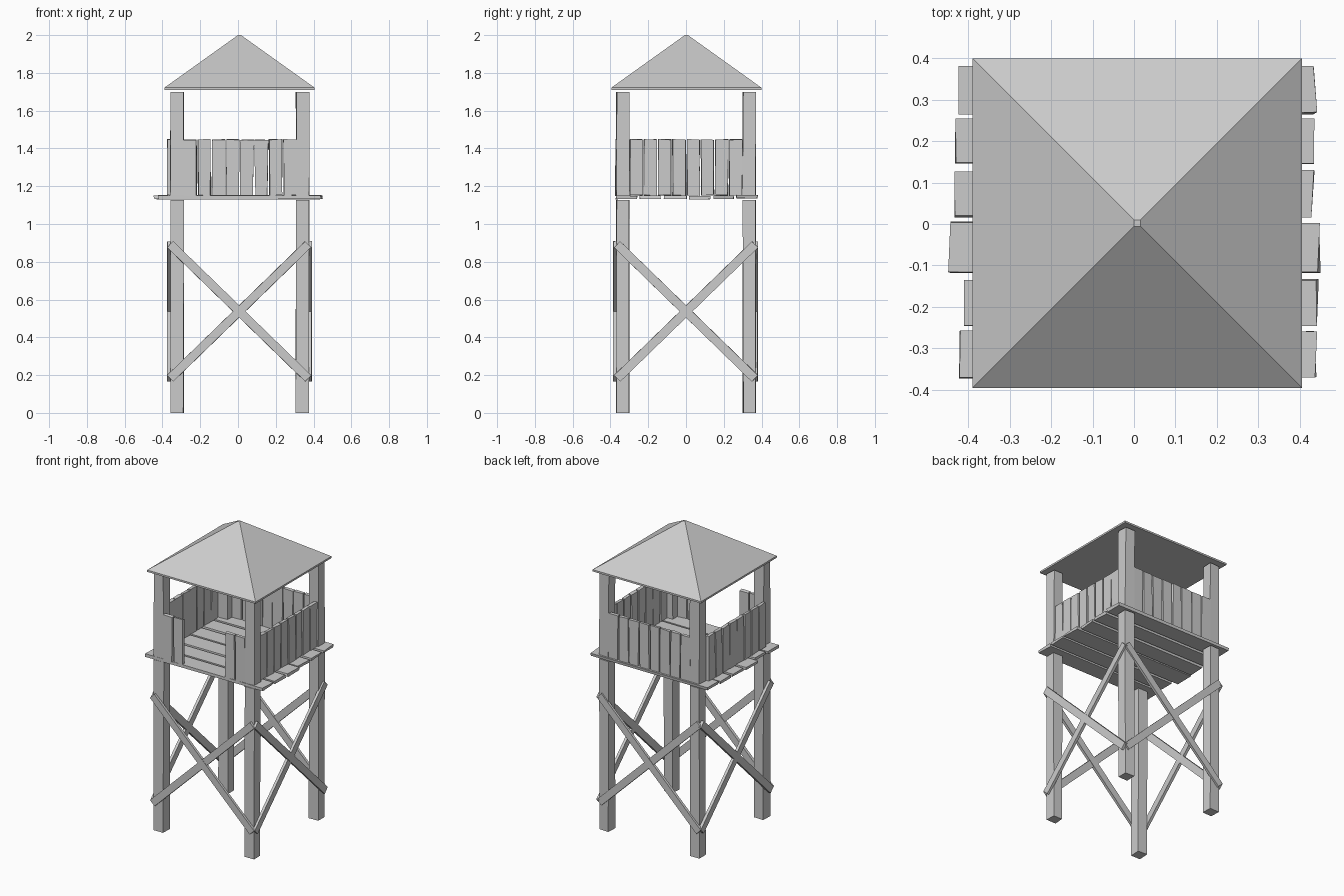
import bpy, bmesh, math, random
from mathutils import Vector, Matrix

if "Cube" in bpy.data.objects:
    bpy.data.objects.remove(bpy.data.objects["Cube"])

random.seed(4)


def make_object(name, bm):
    bmesh.ops.recalc_face_normals(bm, faces=bm.faces)
    mesh = bpy.data.meshes.new(name)
    bm.to_mesh(mesh)
    bm.free()
    obj = bpy.data.objects.new(name, mesh)
    bpy.context.collection.objects.link(obj)
    return obj


def add_box(bm, lo, hi, jitter=(0, 0, 0), matrix=Matrix()):
    """Box from two corners, with a little hand-hewn wobble per corner."""
    lo, hi = Vector(lo), Vector(hi)
    size, mid = hi - lo, (lo + hi) / 2
    verts = bmesh.ops.create_cube(bm, size=1)["verts"]
    for v in verts:
        v.co = Vector(v.co[i] * size[i] + mid[i]
                      + random.uniform(-jitter[i], jitter[i]) for i in range(3))
        v.co = matrix @ v.co


# posts: split by the deck into lower legs and upper roof supports
POST_X, POST_Y, HALF = (-0.322, 0.342), (-0.335, 0.335), 0.034
for name, z0, z1 in (("leg", 0, 1.128), ("roof_post", 1.152, 1.70)):
    for x, side in zip(POST_X, ("left", "right")):
        for y, end in zip(POST_Y, ("front", "back")):
            bm = bmesh.new()
            add_box(bm, (x - HALF, y - HALF, z0), (x + HALF, y + HALF, z1),
                    (0.003, 0.003, 0))
            make_object(f"{end}_{side}_{name}", bm)

# deck planks: y range and x ends
deck = [(-0.37, -0.257, -0.422, 0.436), (-0.246, -0.135, -0.414, 0.445),
        (-0.118, 0.003, -0.445, 0.445), (0.018, 0.127, -0.428, 0.43),
        (0.145, 0.252, -0.432, 0.429), (0.267, 0.378, -0.422, 0.436)]
bm = bmesh.new()
for i, (y0, y1, x0, x1) in enumerate(deck):
    dz = 0.004 if i == 5 else random.uniform(-0.002, 0.002)
    add_box(bm, (x0, y0, 1.132 + dz), (x1, y1, 1.15 + dz), (0.006, 0.003, 0.001))
make_object("deck_planks", bm)


# railings: eight upright planks between the posts, entrance gap in front
def railing(name, angle, centre, indices=range(8)):
    bm = bmesh.new()
    place = Matrix.Translation(centre) @ Matrix.Rotation(angle, 4, "Z")
    for i in indices:
        x = (i - 3.5) * 0.0755
        add_box(bm, (x - 0.034, -0.011, 1.152), (x + 0.034, 0.011, 1.447),
                (0.004, 0.002, 0.003), place)
    make_object(name, bm)


railing("front_railing", 0, (0.01, -0.362, 0), (0, 1, 6, 7))
railing("back_railing", math.pi, (0.01, 0.358, 0))
railing("left_railing", -math.pi / 2, (-0.364, 0, 0))
railing("right_railing", math.pi / 2, (0.358, 0, 0))


# cross braces: one X on the outside of each side
def cross_brace(name, angle, centre):
    bm = bmesh.new()
    half = math.hypot(0.355, 0.345) + 0.014
    tilt = math.atan2(0.345, 0.355)
    for s in (1, -1):
        place = (Matrix.Translation(Vector(centre) + Vector((0, 0, 0.537)))
                 @ Matrix.Rotation(angle, 4, "Z") @ Matrix.Rotation(s * tilt, 4, "Y"))
        add_box(bm, (-half, -0.009 - s * 0.001, -0.023),
                (half, 0.009 - s * 0.001, 0.023), (0.001, 0.001, 0.001), place)
    make_object(name, bm)


cross_brace("front_brace", 0, (0.006, -0.376, 0))
cross_brace("back_brace", math.pi, (0.006, 0.371, 0))
cross_brace("left_brace", -math.pi / 2, (-0.366, 0, 0))
cross_brace("right_brace", math.pi / 2, (0.381, 0, 0))

# roof: thin eave edge rising to a tiny flat peak
bm = bmesh.new()
rings = [[bm.verts.new((0.008 + r * sx, 0.002 + r * sy, z))
          for sx, sy in ((-1, -1), (1, -1), (1, 1), (-1, 1))]
         for r, z in ((0.397, 1.71), (0.397, 1.722), (0.008, 2.0))]
for a, b in zip(rings, rings[1:]):
    for i in range(4):
        j = (i + 1) % 4
        bm.faces.new((a[i], a[j], b[j], b[i]))
bm.faces.new(rings[0][::-1])
bm.faces.new(rings[-1])
make_object("roof", bm)
